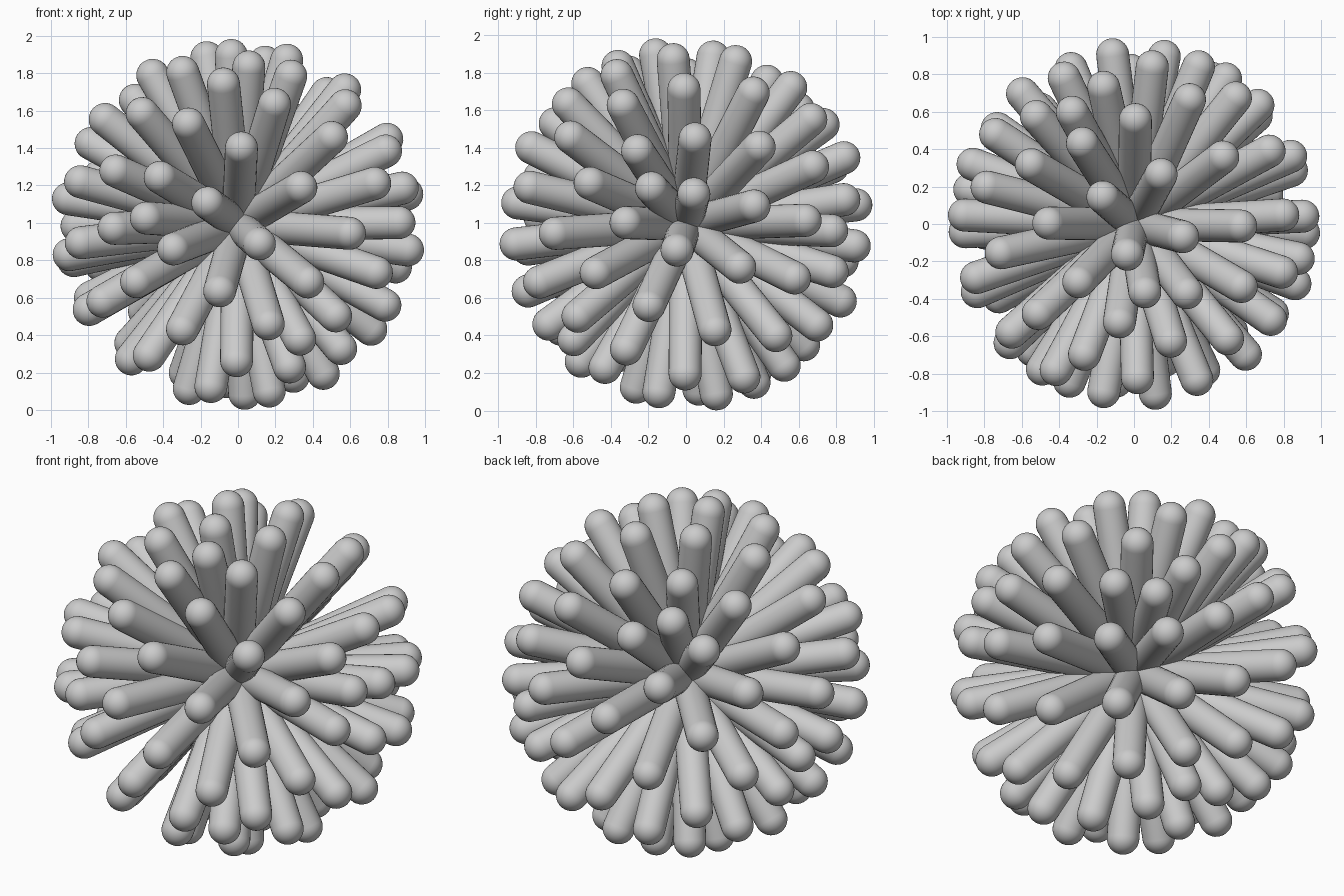
import bpy, bmesh, math
from mathutils import Vector

if "Cube" in bpy.data.objects:
    bpy.data.objects.remove(bpy.data.objects["Cube"])

REACH = 0.918      # distance from the centre to each rounded tip's centre
RADIUS = 0.088     # rod radius
CENTRE = Vector((0, 0, 0.992))
SIDES, CAP_STEPS = 32, 8


def rod_mesh():
    """Long capsule along z, rounded at both ends, made by spinning a profile."""
    arc = [math.pi / 2 * i / CAP_STEPS for i in range(CAP_STEPS + 1)]
    upper = [(RADIUS * math.sin(a), REACH + RADIUS * math.cos(a)) for a in arc]
    profile = upper + [(r, -z) for r, z in reversed(upper)]
    bm = bmesh.new()
    verts = [bm.verts.new((r, 0, z)) for r, z in profile]
    edges = [bm.edges.new(pair) for pair in zip(verts, verts[1:])]
    bmesh.ops.spin(bm, geom=verts + edges, cent=(0, 0, 0), axis=(0, 0, 1),
                   angle=math.tau, steps=SIDES, use_duplicate=False)
    bmesh.ops.remove_doubles(bm, verts=bm.verts, dist=1e-5)
    bmesh.ops.recalc_face_normals(bm, faces=bm.faces)
    for f in bm.faces:
        f.smooth = True
    mesh = bpy.data.meshes.new("rod")
    bm.to_mesh(mesh)
    bm.free()
    return mesh


# Tilted axes of the rounded cube grid that the rods point along
u = Vector((0.517, 0.390, 0.762)).normalized()
w = Vector((-0.368, 0.906, -0.217))
w = (w - u * w.dot(u)).normalized()
v = w.cross(u)


def grid_direction(cell):
    """Direction of one grid point on the cube surface, spread over a sphere."""
    on_edge = sum(abs(c) == 2 for c in cell) > 1
    inner = 0.54 if on_edge else 0.445
    size = {0: 0.0, 1: inner, 2: 1.0}
    x, y, z = (math.copysign(size[abs(c)], c) for c in cell)
    return (u * x + v * y + w * z).normalized()


# One rod per opposite pair of grid points, all crossing at the centre
mesh = rod_mesh()
steps = range(-2, 3)
cells = [(i, j, k) for i in steps for j in steps for k in steps
         if max(abs(i), abs(j), abs(k)) == 2 and (i, j, k) > (0, 0, 0)]
for n, cell in enumerate(cells):
    rod = bpy.data.objects.new(f"rod_{n + 1:02d}", mesh)
    bpy.context.collection.objects.link(rod)
    rod.location = CENTRE
    rod.rotation_euler = grid_direction(cell).to_track_quat('Z', 'Y').to_euler()
